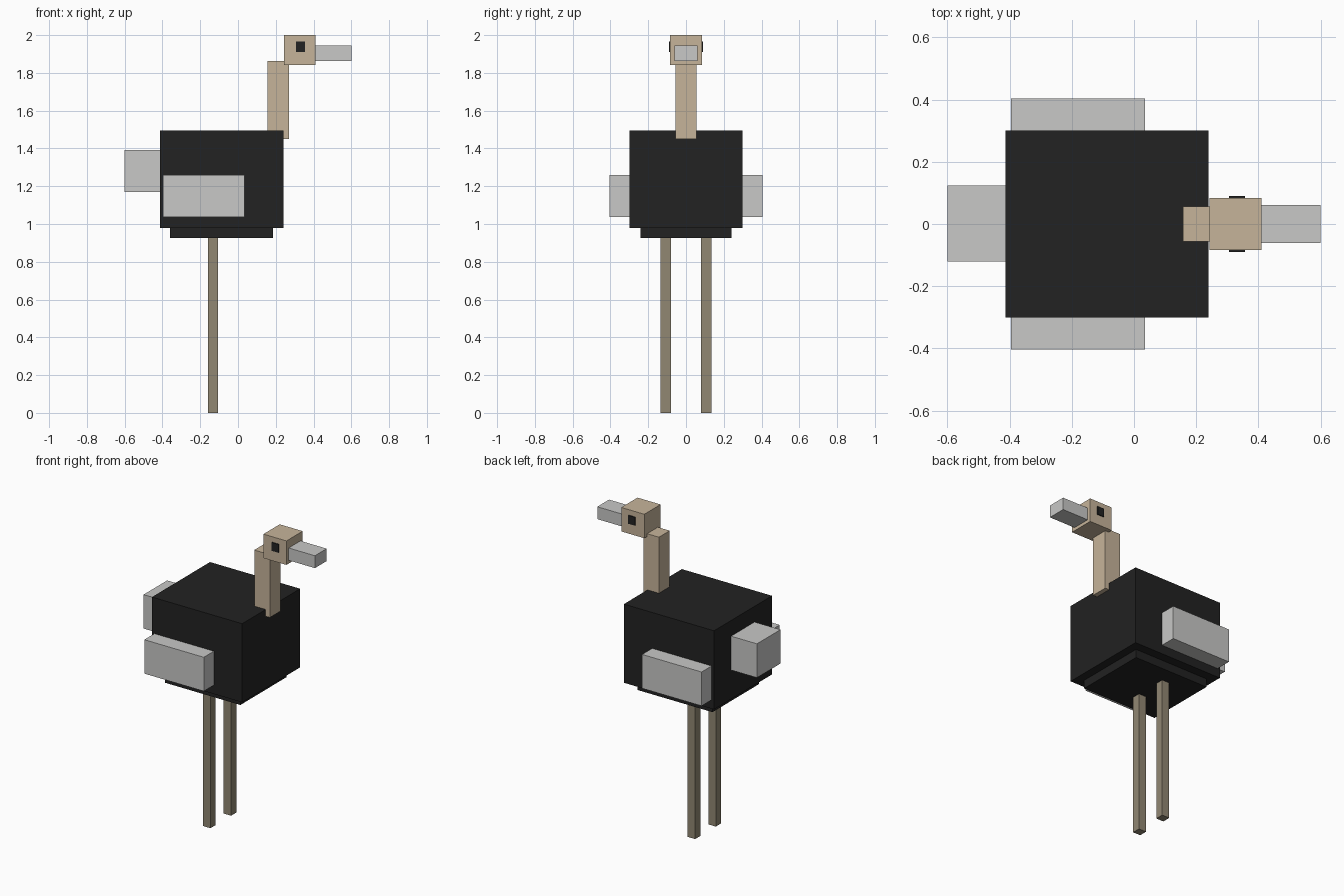
import bpy
import bmesh
from mathutils import Vector

default = bpy.data.objects.get("Cube")
if default:
    bpy.data.objects.remove(default, do_unlink=True)


def material(name, rgb):
    mat = bpy.data.materials.new(name)
    mat.use_nodes = True
    colour = (*rgb, 1.0)
    mat.diffuse_color = colour
    mat.node_tree.nodes["Principled BSDF"].inputs["Base Color"].default_value = colour
    return mat


black = material("black_feathers", (0.016, 0.016, 0.016))
grey = material("light_grey", (0.58, 0.58, 0.57))
tan = material("tan_skin", (0.565, 0.456, 0.323))
brown = material("leg_brown", (0.283, 0.242, 0.171))


def box(name, x, y, z, mat):
    """Box spanning the given (low, high) range on each axis."""
    low, high = map(Vector, zip(x, y, z))
    bm = bmesh.new()
    bmesh.ops.create_cube(bm, size=1)
    bmesh.ops.scale(bm, vec=high - low, verts=bm.verts)
    bmesh.ops.translate(bm, vec=(low + high) / 2, verts=bm.verts)
    mesh = bpy.data.meshes.new(name)
    bm.to_mesh(mesh)
    bm.free()
    mesh.materials.append(mat)
    obj = bpy.data.objects.new(name, mesh)
    bpy.context.collection.objects.link(obj)
    return obj


def box_pair(name, x, y, z, mat):
    """Matching boxes on the -y and +y sides."""
    box("front_" + name, x, (-y[1], -y[0]), z, mat)
    box("back_" + name, x, y, z, mat)


# Body, underbelly and tail
box("body", (-0.413, 0.24), (-0.3, 0.3), (0.98, 1.495), black)
box("underbelly", (-0.36, 0.185), (-0.24, 0.24), (0.925, 0.99), black)
box("tail", (-0.6, -0.41), (-0.12, 0.123), (1.17, 1.392), grey)

# Neck, head and beak, facing +x
box("neck", (0.157, 0.27), (-0.056, 0.056), (1.45, 1.862), tan)
box("head", (0.243, 0.41), (-0.084, 0.084), (1.843, 2.0), tan)
box("beak", (0.405, 0.6), (-0.061, 0.061), (1.864, 1.945), grey)

# Paired wings, legs and eyes
box_pair("wing", (-0.396, 0.035), (0.295, 0.404), (1.038, 1.26), grey)
box_pair("leg", (-0.16, -0.106), (0.08, 0.134), (0.0, 0.94), brown)
box_pair("eye", (0.306, 0.356), (0.082, 0.09), (1.91, 1.965), black)
